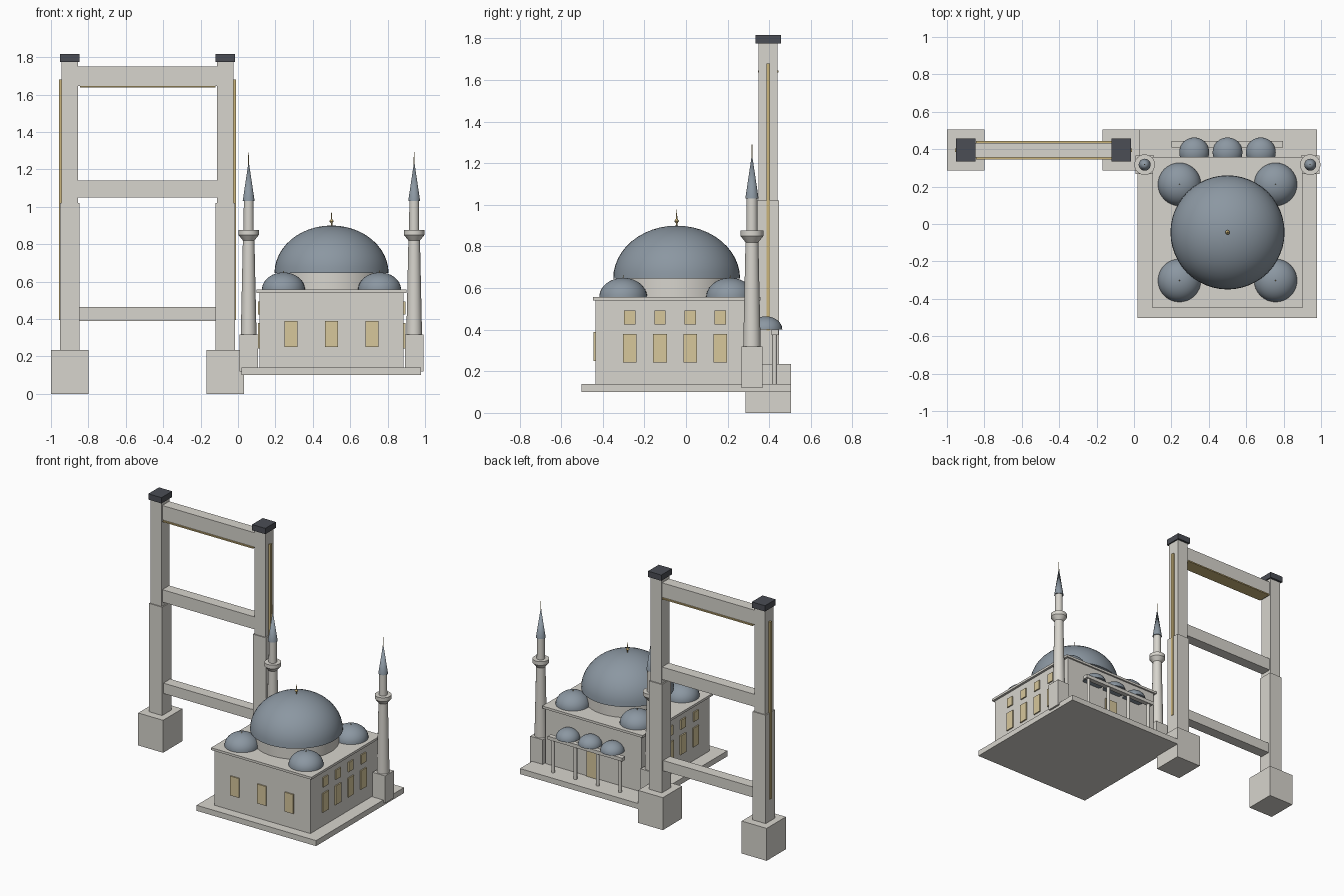
import bpy, bmesh, math
from mathutils import Matrix

cube = bpy.data.objects.get("Cube")
if cube:
    bpy.data.objects.remove(cube, do_unlink=True)


def material(name, rgb):
    m = bpy.data.materials.new(name)
    m.use_nodes = True
    m.diffuse_color = (*rgb, 1)
    m.node_tree.nodes["Principled BSDF"].inputs["Base Color"].default_value = (*rgb, 1)
    return m


STONE = material("pale stone", (0.68, 0.66, 0.61))
LEAD = material("blue grey lead", (0.26, 0.31, 0.36))
SLATE = material("dark slate", (0.07, 0.075, 0.09))
GLOW = material("warm window", (0.68, 0.57, 0.33))
GOLD = material("gold", (0.60, 0.46, 0.20))


def finish(name, bm, mat, smooth=False):
    mesh = bpy.data.meshes.new(name)
    bm.to_mesh(mesh)
    bm.free()
    mesh.materials.append(mat)
    ob = bpy.data.objects.new(name, mesh)
    bpy.context.collection.objects.link(ob)
    if smooth:
        bpy.ops.object.select_all(action="DESELECT")
        ob.select_set(True)
        bpy.context.view_layer.objects.active = ob
        bpy.ops.object.shade_smooth_by_angle(angle=math.radians(35))
    return ob


def box(name, x, y, z, mat):
    """Box from (min, max) ranges on each axis."""
    bm = bmesh.new()
    centre = [sum(r) / 2 for r in (x, y, z)]
    size = [r[1] - r[0] for r in (x, y, z)]
    bmesh.ops.create_cube(bm, size=1, matrix=Matrix.Translation(centre) @ Matrix.Diagonal((*size, 1)))
    return finish(name, bm, mat)


def around(c, width):
    return (c - width / 2, c + width / 2)


def lathe(name, x, y, profile, mat, steps=32):
    """Revolve a (radius, height) profile about a vertical axis."""
    bm = bmesh.new()
    verts = [bm.verts.new((x + r, y, z)) for r, z in profile]
    edges = [bm.edges.new(pair) for pair in zip(verts, verts[1:])]
    bmesh.ops.spin(bm, geom=verts + edges, cent=(x, y, 0), axis=(0, 0, 1),
                   angle=math.tau, steps=steps)
    bmesh.ops.remove_doubles(bm, verts=bm.verts, dist=0.0002)
    bmesh.ops.recalc_face_normals(bm, faces=bm.faces)
    return finish(name, bm, mat, True)


def dome(name, x, y, z, radius, height, steps=32):
    arc = [i * math.pi / 24 for i in range(13)]
    profile = [(0, z)] + [(radius * math.cos(a), z + height * math.sin(a)) for a in arc]
    return lathe(name, x, y, profile, LEAD, steps)


# Bridge tower: two stepped legs with pedestals, caps and light strips
TY = 0.395
for side, cx, out in (("right", -0.9, -1), ("left", -0.068, 1)):
    box(f"{side}_pedestal", around(cx, 0.2), around(TY, 0.22), (0, 0.235), STONE)
    box(f"{side}_lower_leg", around(cx, 0.105), around(TY, 0.106), (0.235, 1.02), STONE)
    box(f"{side}_upper_leg", around(cx, 0.088), around(TY, 0.092), (1.02, 1.775), STONE)
    box(f"{side}_leg_cap", around(cx, 0.106), around(TY, 0.122), (1.775, 1.817), SLATE)
    box(f"{side}_light_strip", around(cx + out * 0.051, 0.014), around(TY, 0.018), (0.395, 1.68), GOLD)

# Cross beams between the legs
for name, z in (("lower", (0.39, 0.465)), ("middle", (1.05, 1.14)), ("upper", (1.645, 1.75))):
    box(f"{name}_cross_beam", (-0.862, -0.11), around(TY, 0.078), z, STONE)
box("beam_underlight", (-0.845, -0.12), around(TY, 0.1), (1.637, 1.646), GOLD)

# Terrace, prayer hall and cornice
HX, HY = 0.5, -0.045
box("terrace", (0.02, 0.978), (-0.503, 0.505), (0.1, 0.14), STONE)
box("hall", (0.115, 0.885), (-0.435, 0.345), (0.14, 0.54), STONE)
box("cornice", (0.098, 0.902), (-0.448, 0.357), (0.54, 0.557), STONE)

# Main dome on its drum, with finial
lathe("drum", HX, HY, [(0, 0.557), (0.28, 0.557), (0.28, 0.648), (0, 0.648)], STONE, 48)
dome("main_dome", HX, HY, 0.645, 0.305, 0.255, 48)
lathe("main_finial", HX, HY, [(0, 0.895), (0.004, 0.895), (0.004, 0.912), (0.012, 0.922),
                              (0.004, 0.933), (0, 0.985)], GOLD, 12)

# Corner domes
for sx in (-1, 1):
    for sy in (-1, 1):
        x, y = HX + sx * 0.257, HY + sy * 0.257
        dome("corner_dome", x, y, 0.557, 0.115, 0.092)
        lathe("corner_finial", x, y, [(0.003, 0.645), (0, 0.665)], GOLD, 8)

# Minarets
MY = 0.317
for side, x in (("right", 0.057), ("left", 0.942)):
    box(f"{side}_minaret_base", around(x, 0.1), around(MY, 0.1), (0.12, 0.318), STONE)
    lathe(f"{side}_minaret_shaft", x, MY,
          [(0.042, 0.315), (0.031, 0.82), (0.055, 0.85), (0.055, 0.877),
           (0.027, 0.877), (0.026, 1.035)], STONE, 24)
    lathe(f"{side}_minaret_spire", x, MY, [(0, 1.03), (0.032, 1.03), (0, 1.245)], LEAD, 24)
    lathe(f"{side}_minaret_finial", x, MY, [(0.003, 1.225), (0.002, 1.29), (0, 1.292)], GOLD, 8)

# Portico at the back
box("portico_beam", (0.2, 0.797), (0.41, 0.445), (0.375, 0.4), STONE)
for i in range(4):
    lathe("portico_column", 0.23 + i * 0.179, 0.426, [(0.012, 0.14), (0.012, 0.376)], STONE, 12)
for i in (-1, 0, 1):
    dome("portico_dome", HX + i * 0.178, 0.383, 0.4, 0.08, 0.064, 24)
box("door", around(HX, 0.1), (0.344, 0.353), (0.14, 0.34), GLOW)

# Windows as thin plates on the front and both sides
for i in (-1, 0, 1):
    box("front_window", around(HX + i * 0.217, 0.07), (-0.444, -0.435), (0.25, 0.39), GLOW)
for wall_x in (0.1105, 0.8895):
    for i in range(4):
        y = -0.27 + i * 0.145
        box("side_lower_window", around(wall_x, 0.0095), around(y, 0.065), (0.243, 0.38), GLOW)
        box("side_upper_window", around(wall_x, 0.0095), around(y, 0.055), (0.425, 0.493), GLOW)
